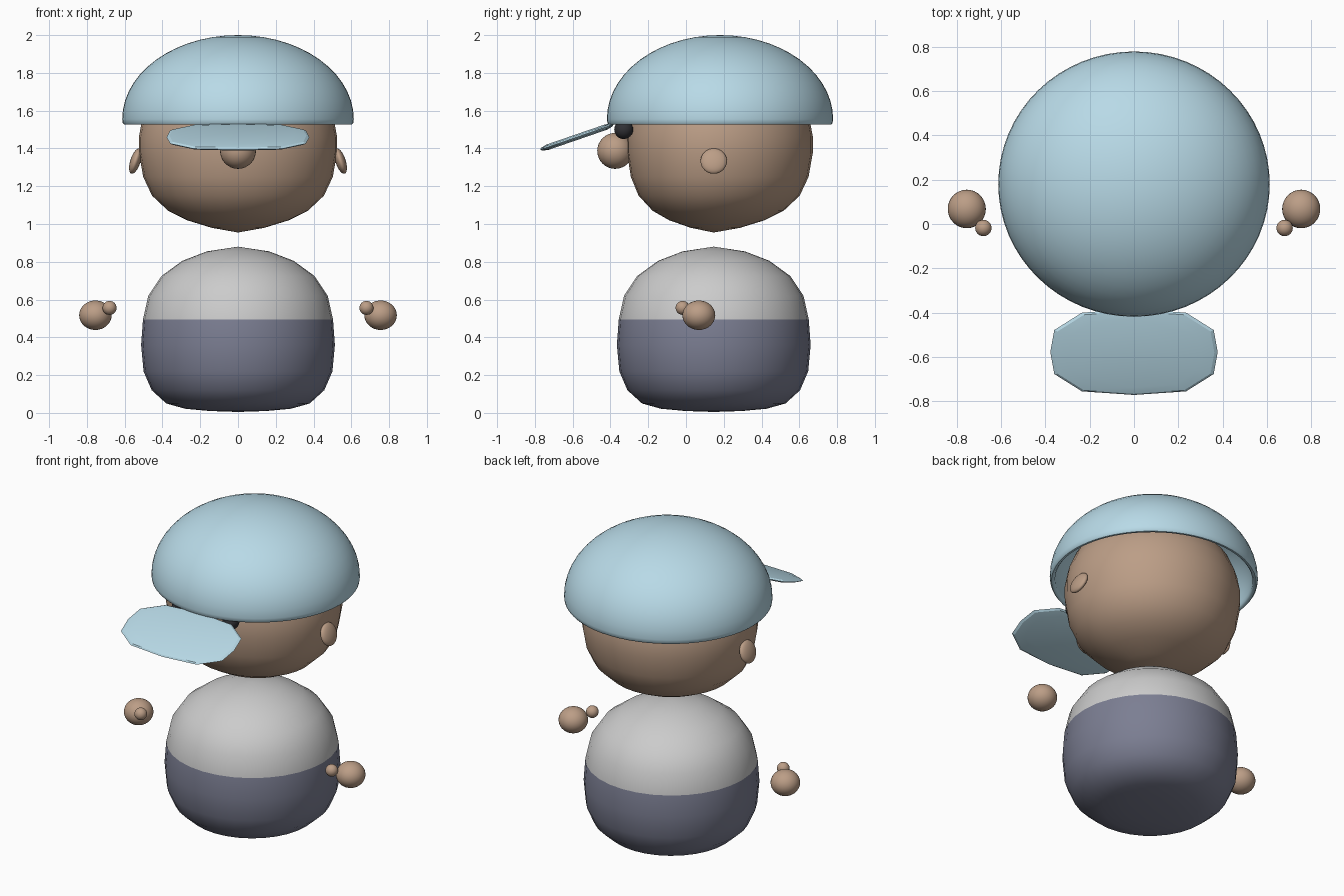
import bpy, bmesh
from math import sin, cos, pi, radians, sqrt, copysign
from mathutils import Matrix

if "Cube" in bpy.data.objects:
    bpy.data.objects.remove(bpy.data.objects["Cube"])


def mat(name, r, g, b):
    m = bpy.data.materials.new(name)
    m.diffuse_color = (r, g, b, 1)
    m.use_nodes = True
    m.node_tree.nodes["Principled BSDF"].inputs["Base Color"].default_value = m.diffuse_color
    return m


SKIN = mat("skin", 0.50, 0.34, 0.24)
BLUE = mat("pale_blue", 0.48, 0.70, 0.80)
NAVY = mat("slate", 0.20, 0.21, 0.29)
GREY = mat("light_grey", 0.55, 0.55, 0.55)
DARK = mat("dark", 0.03, 0.03, 0.035)


def finish(bm, name, mats, angle=50):
    bmesh.ops.recalc_face_normals(bm, faces=bm.faces)
    me = bpy.data.meshes.new(name)
    bm.to_mesh(me)
    bm.free()
    ob = bpy.data.objects.new(name, me)
    bpy.context.collection.objects.link(ob)
    for m in mats:
        me.materials.append(m)
    bpy.ops.object.select_all(action='DESELECT')
    ob.select_set(True)
    bpy.context.view_layer.objects.active = ob
    bpy.ops.object.shade_smooth_by_angle(angle=radians(angle))
    return ob


def lathe(profile, y, n, front=1.0, sy=1.0):
    """Revolve (radius, z) points about z; poles have radius 0."""
    bm = bmesh.new()
    rings = []
    for r, z in profile:
        if r == 0:
            rings.append([bm.verts.new((0, y, z))] * n)
            continue
        ring = []
        for i in range(n):
            a = 2 * pi * i / n
            dy = r * sin(a) * sy
            ring.append(bm.verts.new((r * cos(a), y + dy * (front if dy < 0 else 1), z)))
        rings.append(ring)
    for a, b in zip(rings, rings[1:]):
        for i in range(n):
            j = (i + 1) % n
            bm.faces.new(dict.fromkeys((a[i], a[j], b[j], b[i])))
    return bm


def ball(name, loc, size, m, tilt=0):
    bm = bmesh.new()
    bmesh.ops.create_uvsphere(bm, u_segments=32, v_segments=16, radius=1)
    mx = Matrix.Translation(loc) @ Matrix.Rotation(tilt, 4, 'Y') @ Matrix.Diagonal((*size, 1))
    bmesh.ops.transform(bm, matrix=mx, verts=bm.verts)
    return finish(bm, name, [m])


# body: grey top, slate lower half
body = lathe([(0, 0.005), (0.15, 0.01), (0.28, 0.022), (0.38, 0.05), (0.457, 0.12),
              (0.50, 0.22), (0.513, 0.36), (0.503, 0.495), (0.475, 0.62), (0.405, 0.725),
              (0.295, 0.805), (0.165, 0.855), (0, 0.88)], 0.147, 32)
for f in body.faces:
    f.material_index = int(f.calc_center_median().z < 0.495)
finish(body, "body", [GREY, NAVY])

# head, flattened on the face side
finish(lathe([(0, 0.955), (0.14, 0.98), (0.27, 1.02), (0.37, 1.07), (0.455, 1.15),
              (0.502, 1.25), (0.525, 1.38), (0.525, 1.46), (0.508, 1.55), (0.465, 1.65),
              (0.38, 1.73), (0.26, 1.80), (0.13, 1.84), (0, 1.855)], 0.147, 32, 0.875),
       "head", [SKIN])

# hat dome: outer shell, rolled rim, inner shell
N = 14
outer = [(0.613 * sin(pi / 2 * i / N), 1.555 + 0.445 * cos(pi / 2 * i / N)) for i in range(N + 1)]
inner = [(0.58 * sin(pi / 2 * i / N), 1.555 + 0.415 * cos(pi / 2 * i / N)) for i in range(N, -1, -1)]
rim = [(0.61, 1.535), (0.603, 1.526), (0.590, 1.526), (0.582, 1.535)]
finish(lathe(outer + rim + inner, 0.18, 64, 1.0, 0.977), "hat_dome", [BLUE])

# visor: thin faceted slab, tilted down to the front
bm = bmesh.new()
layers = []
quarter = [(0.378, 0), (0.36, 0.105), (0.235, 0.188), (0, 0.205)]
outline = quarter + [(-x, y) for x, y in quarter[-2::-1]]
outline += [(-x, -y) for x, y in outline[1:-1]]
for s, z in ((0.80, -0.015), (0.96, -0.008), (1, 0), (0.96, 0.008), (0.80, 0.015)):
    layers.append([bm.verts.new((x * s, y * s, z)) for x, y in outline])
for a, b in zip(layers, layers[1:]):
    for i in range(len(a)):
        j = (i + 1) % len(a)
        bm.faces.new((a[i], a[j], b[j], b[i]))
bm.faces.new(layers[0])
bm.faces.new(layers[-1])
bmesh.ops.transform(bm, verts=bm.verts,
                    matrix=Matrix.Translation((0, -0.578, 1.46)) @ Matrix.Rotation(radians(19), 4, 'X'))
finish(bm, "visor", [BLUE], 20)

# nose
ball("nose", (0, -0.375, 1.387), (0.095,) * 3, SKIN)

# paired parts
for s, side in ((1, "right"), (-1, "left")):
    ball("eye_" + side, (s * 0.18, -0.33, 1.50), (0.05,) * 3, DARK)
    ball("ear_" + side, (s * 0.543, 0.147, 1.333), (0.027, 0.07, 0.07), SKIN, -s * radians(18))
    ball("hand_" + side, (s * 0.755, 0.068, 0.517), (0.086, 0.087, 0.078), SKIN)
    ball("thumb_" + side, (s * 0.68, -0.018, 0.556), (0.037,) * 3, SKIN)
